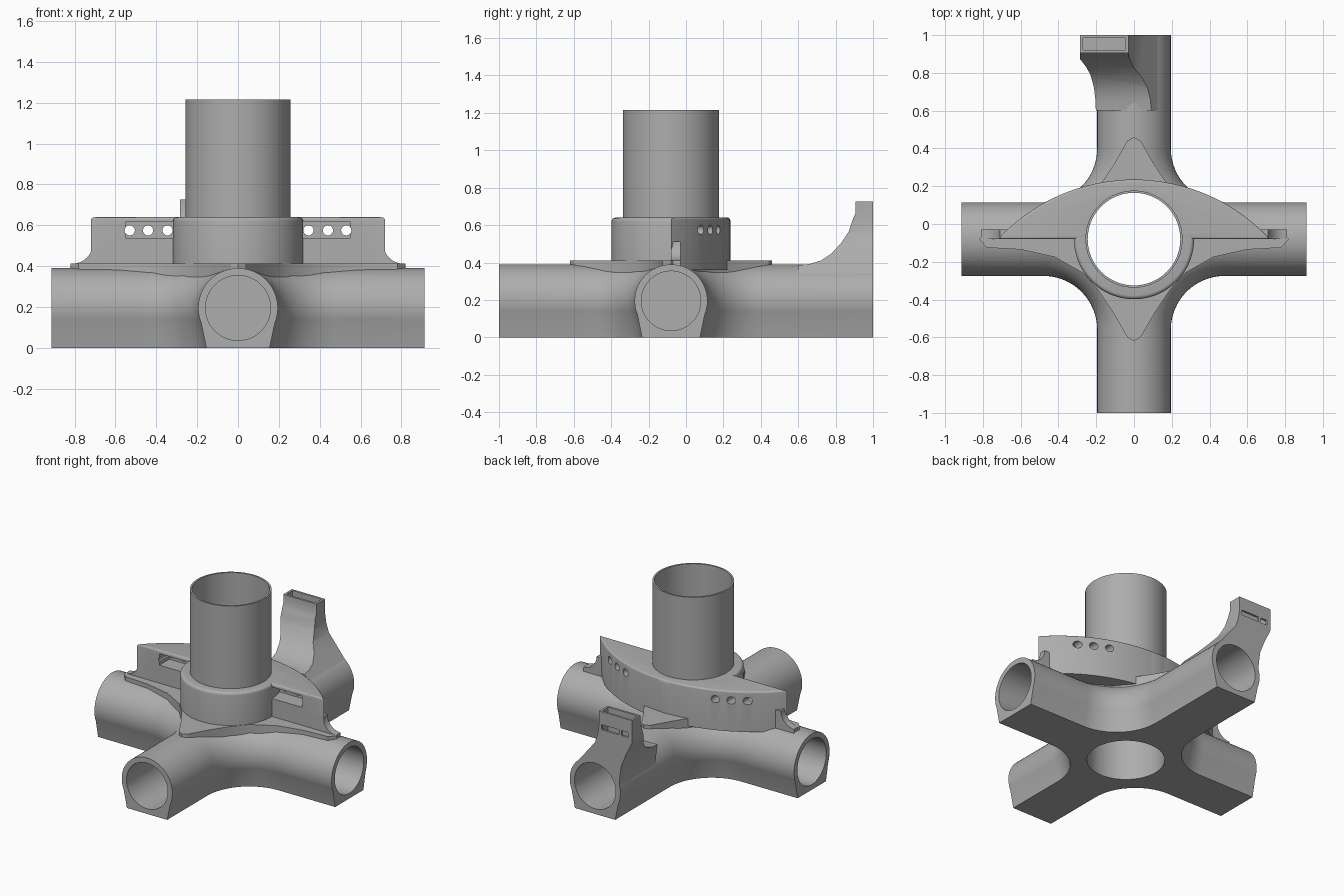
import bpy, bmesh
from math import sin, cos, pi, asin, sqrt

if "Cube" in bpy.data.objects:
    bpy.data.objects.remove(bpy.data.objects["Cube"])

CY = -0.08          # hub centre in y
PIPE_R = 0.195      # arm radius, also the arm axis height
C = 0.48            # centre offset of the fillet between arms

gray = bpy.data.materials.new("plain_gray")
gray.use_nodes = True
gray.diffuse_color = (0.42, 0.42, 0.42, 1)
gray.node_tree.nodes["Principled BSDF"].inputs["Base Color"].default_value = (0.42, 0.42, 0.42, 1)


def finish(bm, name):
    bmesh.ops.remove_doubles(bm, verts=bm.verts, dist=1e-5)
    bmesh.ops.recalc_face_normals(bm, faces=bm.faces)
    me = bpy.data.meshes.new(name)
    bm.to_mesh(me)
    bm.free()
    me.materials.append(gray)
    ob = bpy.data.objects.new(name, me)
    bpy.context.collection.objects.link(ob)
    return ob


def prism(name, pts, axis, a, b, bevel=0):
    """Extrude a 2D outline along an axis from a to b; optionally round the top rim."""
    place = {"x": lambda p, t: (t, p[0], p[1]),
             "y": lambda p, t: (p[0], t, p[1]),
             "z": lambda p, t: (p[0], p[1], t)}[axis]
    bm = bmesh.new()
    low = [bm.verts.new(place(p, a)) for p in pts]
    top = [bm.verts.new(place(p, b)) for p in pts]
    bm.faces.new(low)
    bm.faces.new(top)
    n = len(pts)
    for i in range(n):
        j = (i + 1) % n
        bm.faces.new((low[i], low[j], top[j], top[i]))
    if bevel:
        bmesh.ops.recalc_face_normals(bm, faces=bm.faces)
        rim = [e for e in bm.edges if all(v in top for v in e.verts)]
        bmesh.ops.bevel(bm, geom=rim, offset=bevel, segments=4, profile=0.5, affect='EDGES')
    return finish(bm, name)


def box(name, x, y, z):
    return prism(name, [(x[0], y[0]), (x[1], y[0]), (x[1], y[1]), (x[0], y[1])], "z", *z)


def circle(cx, cy, r, n=64):
    return [(cx + r * cos(2 * pi * i / n), cy + r * sin(2 * pi * i / n)) for i in range(n)]


def boolean(ob, tool, op="DIFFERENCE"):
    mod = ob.modifiers.new("cut", "BOOLEAN")
    mod.object, mod.operation, mod.solver = tool, op, "EXACT"
    dg = bpy.context.evaluated_depsgraph_get()
    dg.update()
    me = bpy.data.meshes.new_from_object(ob.evaluated_get(dg))
    ob.modifiers.clear()
    ob.data = me


def discard(*obs):
    for ob in obs:
        bpy.data.objects.remove(ob)


# Four arms with filleted corners: a half section swept around each quadrant
def hub_body():
    end = asin(0.075 / PIPE_R)
    steps = 18
    section = []
    for i in range(steps + 1):
        t = pi / 2 - (pi / 2 + end) * i / steps
        section.append((PIPE_R * cos(t), PIPE_R + PIPE_R * sin(t)))
    section[0] = (0, 2 * PIPE_R)
    section += [(0.155, 0), (0, 0)]
    bm = bmesh.new()
    for sx in (1, -1):
        for sy, reach in ((1, 1.08), (-1, 0.92)):
            rows = []
            for d, z in section:
                r = C - d
                path = [(0.913, d)]
                for k in range(17):
                    a = -pi / 2 - pi / 2 * k / 16
                    path.append((C + r * cos(a), C + r * sin(a)))
                path.append((d, reach))
                rows.append([bm.verts.new((sx * x, CY + sy * y, z)) for x, y in path])
            for r0, r1 in zip(rows, rows[1:]):
                for k in range(len(r0) - 1):
                    bm.faces.new((r0[k], r0[k + 1], r1[k + 1], r1[k]))
            for row in (rows[0], rows[-1]):
                mid = bm.verts.new((0, CY, row[0].co.z))
                for k in range(1, len(row) - 2):
                    bm.faces.new((row[k], row[k + 1], mid))
            bm.faces.new([row[0] for row in rows])
            bm.faces.new([row[-1] for row in rows])
    return finish(bm, "hub_body")


body = hub_body()

# Star shaped flat plate over the crossing
arm = [(0, 0.54), (0.035, 0.52), (0.11, 0.39), (0.19, 0.27), (0.27, 0.18), (0.42, 0.095),
       (0.6, 0.055), (0.78, 0.045), (0.82, 0)]
quad = arm[:-1]
star = quad + arm[:0:-1][:1]
star += [(x, -y) for x, y in reversed(quad)]
star += [(-x, -y) for x, y in quad[1:]]
star += [(-arm[-1][0], 0)] + [(-x, y) for x, y in reversed(quad[1:])]
plate = prism("top_plate", [(x, y + CY) for x, y in star], "z", 0.33, 0.412)

# Crescent wall behind the collar
half, rise = 0.72, 0.315
R = (half ** 2 + rise ** 2) / (2 * rise)
span = asin(half / R)
arc = [(R * sin(span * (1 - i / 20)), CY + rise - R + R * cos(span * (1 - i / 20))) for i in range(41)]
crescent = prism("crescent_wall", arc, "z", 0.36, 0.64, bevel=0.012)

# Curved feet at both tips of the crescent
feet = []
for side, s in (("left", 1), ("right", -1)):
    curve = [(0.81 - 0.1 * cos(pi / 2 * i / 8), 0.512 - 0.1 * sin(pi / 2 * i / 8)) for i in range(9)]
    pts = [(s * x, z) for x, z in curve + [(0.81, 0.37), (0.66, 0.37), (0.66, 0.512)]]
    feet.append(prism(side + "_crescent_foot", pts, "y", CY, CY + 0.05))

# Collar and upright tube
collar = prism("collar", circle(0, CY, 0.318, 96), "z", 0.37, 0.64, bevel=0.02)
tube = prism("upright_tube", circle(0, CY, 0.257, 96), "z", 0, 1.215)

# Rear bracket: front outline crossed with side outline
bracket = prism("rear_bracket", [
    (-0.19, 0.2), (-0.187, 0.28), (-0.2, 0.38), (-0.235, 0.47), (-0.285, 0.57), (-0.285, 0.725),
    (-0.03, 0.725), (-0.03, 0.63), (-0.02, 0.56), (0, 0.5), (0.06, 0.425), (0.12, 0.35),
    (0.17, 0.29), (0.19, 0.2)], "y", 0.5, 1.0)
side_shape = prism("side_shape", [
    (0.6, 0.2), (0.6, 0.385), (0.66, 0.392), (0.72, 0.41), (0.78, 0.45), (0.83, 0.505),
    (0.87, 0.565), (0.895, 0.64), (0.905, 0.66), (0.905, 0.725), (1.0, 0.725), (1.0, 0.2)],
    "x", -0.5, 0.5)
boolean(bracket, side_shape, "INTERSECT")
discard(side_shape)

# Bracket pocket and slots in its rear face
for x, y, z in (((-0.27, -0.045), (0.92, 0.985), (0.54, 0.8)),
                ((-0.185, -0.05), (0.95, 1.1), (0.6, 0.635)),
                ((-0.255, -0.205), (0.95, 1.1), (0.6, 0.635))):
    tool = box("pocket", x, y, z)
    boolean(bracket, tool)
    discard(tool)

# Windows and sight holes in the crescent
for s in (1, -1):
    tools = [box("window", sorted((s * 0.27, s * 0.55)), (-0.2, 0.03), (0.537, 0.617))]
    tools += [prism("hole", circle(s * x, 0.575, 0.025, 24), "y", -0.2, 0.4) for x in (0.345, 0.44, 0.53)]
    for tool in tools:
        boolean(crescent, tool)
        discard(tool)

# Bores through the arms and the hub
bores = [prism("bore", circle(0, PIPE_R, 0.159), "y", 0.22, 1.2),
         prism("bore", circle(0, PIPE_R, 0.159), "y", -1.2, CY - 0.3),
         prism("bore", circle(CY, PIPE_R, 0.159), "x", 0.3, 1.2),
         prism("bore", circle(CY, PIPE_R, 0.159), "x", -1.2, -0.3)]
shaft = prism("shaft", circle(0, CY, 0.25, 96), "z", -0.2, 2)
lining = prism("lining", circle(0, CY, 0.245, 96), "z", -0.2, 2)
for part in (body, plate):
    for tool in bores:
        boolean(part, tool)
boolean(bracket, bores[0])
for part in (body, plate, crescent, collar):
    boolean(part, shaft)
boolean(tube, lining)
discard(shaft, lining, *bores)

# Smooth shading with crisp edges
bpy.ops.object.select_all(action='DESELECT')
for ob in [body, plate, crescent, collar, tube, bracket] + feet:
    ob.select_set(True)
    bpy.context.view_layer.objects.active = ob
bpy.ops.object.shade_smooth_by_angle(angle=pi / 6)
